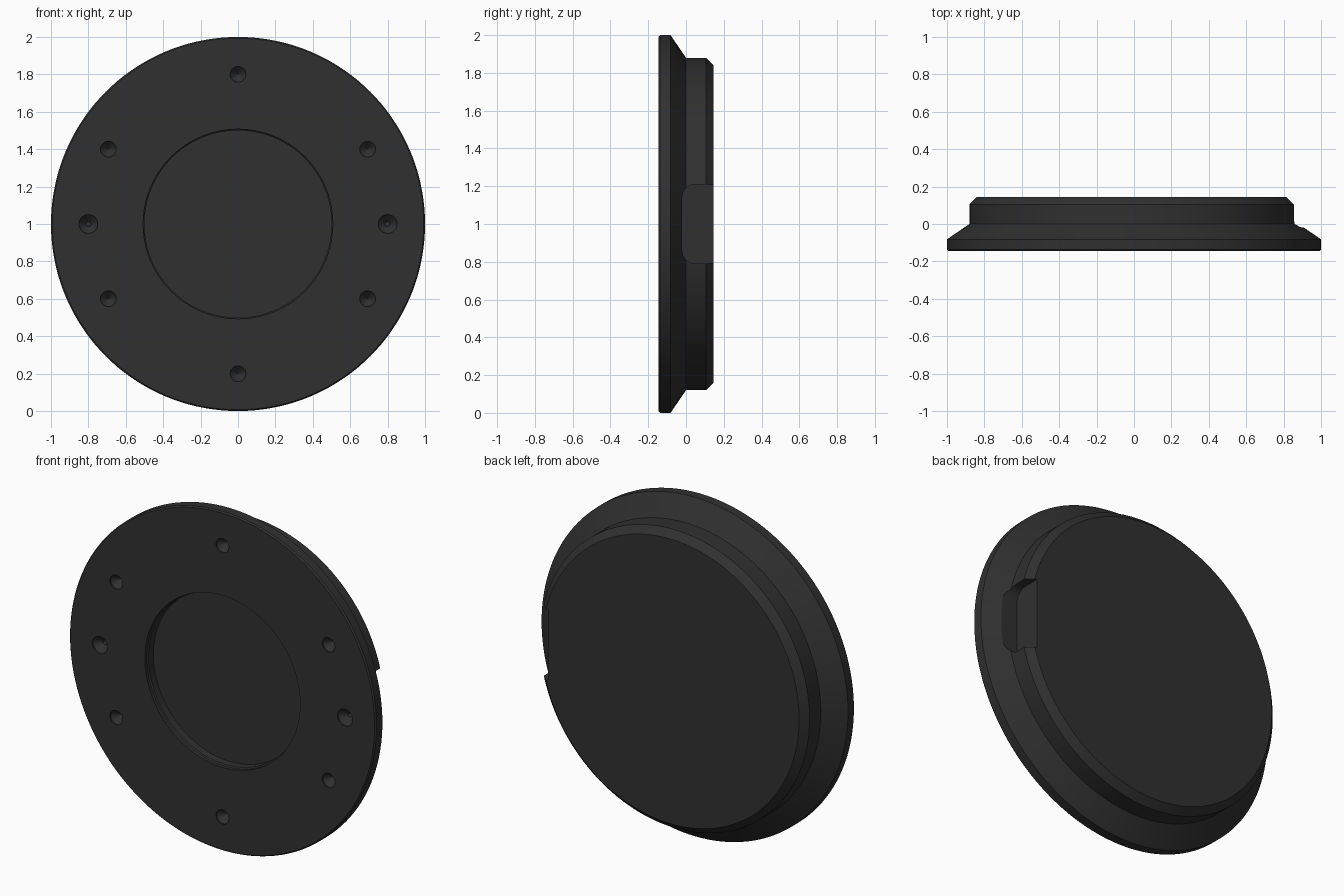
import bpy
import bmesh
from math import radians, sin, cos, pi
from mathutils import Matrix, Vector

cube = bpy.data.objects.get("Cube")
if cube:
    bpy.data.objects.remove(cube, do_unlink=True)

black = bpy.data.materials.new("matte black")
black.use_nodes = True
colour = (0.03, 0.03, 0.03, 1)
black.diffuse_color = colour
bsdf = black.node_tree.nodes["Principled BSDF"]
bsdf.inputs["Base Color"].default_value = colour
bsdf.inputs["Roughness"].default_value = 0.7


def finish(name, bm):
    bmesh.ops.recalc_face_normals(bm, faces=bm.faces)
    mesh = bpy.data.meshes.new(name)
    bm.to_mesh(mesh)
    bm.free()
    mesh.materials.append(black)
    obj = bpy.data.objects.new(name, mesh)
    bpy.context.collection.objects.link(obj)
    return obj


def lathe(name, profile, sides, x=0, z=1):
    """Closed solid turned about the y axis from (radius, y) points."""
    bm = bmesh.new()
    rings = []
    for r, y in profile:
        rings.append([bm.verts.new((x + r * cos(a), y, z + r * sin(a)))
                      for a in (2 * pi * i / sides for i in range(sides))])
    for a, b in zip(rings, rings[1:]):
        for i in range(sides):
            j = (i + 1) % sides
            bm.faces.new((a[i], a[j], b[j], b[i]))
    bm.faces.new(rings[0])
    bm.faces.new(rings[-1])
    return finish(name, bm)


def cut(target, cutter):
    mod = target.modifiers.new("cut", 'BOOLEAN')
    mod.operation = 'DIFFERENCE'
    mod.solver = 'EXACT'
    mod.object = cutter
    bpy.context.view_layer.objects.active = target
    bpy.ops.object.modifier_apply(modifier=mod.name)
    bpy.data.objects.remove(cutter, do_unlink=True)


# Stepped round body: thin rim, sloped shoulder, chamfered back plug
FRONT, BACK = -0.145, 0.145
body = lathe("round_cap_body", [
    (0.993, FRONT), (1.0, FRONT + 0.008), (1.0, -0.082), (0.88, 0.0),
    (0.88, 0.105), (0.84, BACK)], 144)

# Shallow round recess in the front
cut(body, lathe("recess_cutter", [
    (0.507, FRONT - 0.05), (0.507, FRONT + 0.02),
    (0.5, FRONT + 0.025), (0.5, FRONT + 0.07)], 96))

# Ring of conical screw dimples
for angle in (30, 90, 150, 210, 270, 330):
    a = radians(angle)
    cut(body, lathe("dimple_cutter", [
        (0.042, FRONT - 0.05), (0.042, FRONT + 0.008),
        (0.002, FRONT + 0.05)], 32, 0.8 * cos(a), 1 + 0.8 * sin(a)))

# Two larger countersunk holes at the sides
for x in (-0.8, 0.8):
    cut(body, lathe("countersink_cutter", [
        (0.05, FRONT - 0.05), (0.05, FRONT + 0.008), (0.014, FRONT + 0.045),
        (0.014, FRONT + 0.07)], 32, x))

# Finger notch with rounded front corners on the left edge
bm = bmesh.new()
R, HALF, Y0, Y1 = 0.07, 0.21, -0.02, 0.3
outline = [(Y1, -HALF)]
for sign, steps in ((-1, range(9)), (1, range(8, -1, -1))):
    for i in steps:
        a = radians(90 * i / 8)
        outline.append((Y0 + R - R * sin(a), sign * (HALF - R + R * cos(a))))
outline.append((Y1, HALF))
face = bm.faces.new([bm.verts.new((0.8, y, 1 + z)) for y, z in outline])
side = bmesh.ops.extrude_face_region(bm, geom=[face])
bmesh.ops.translate(bm, vec=(0.4, 0, 0), verts=[
    v for v in side["geom"] if isinstance(v, bmesh.types.BMVert)])
cut(body, finish("notch_cutter", bm))

# Smooth round walls, crisp edges
bpy.ops.object.select_all(action='DESELECT')
body.select_set(True)
bpy.context.view_layer.objects.active = body
bpy.ops.object.shade_smooth_by_angle(angle=radians(25))
